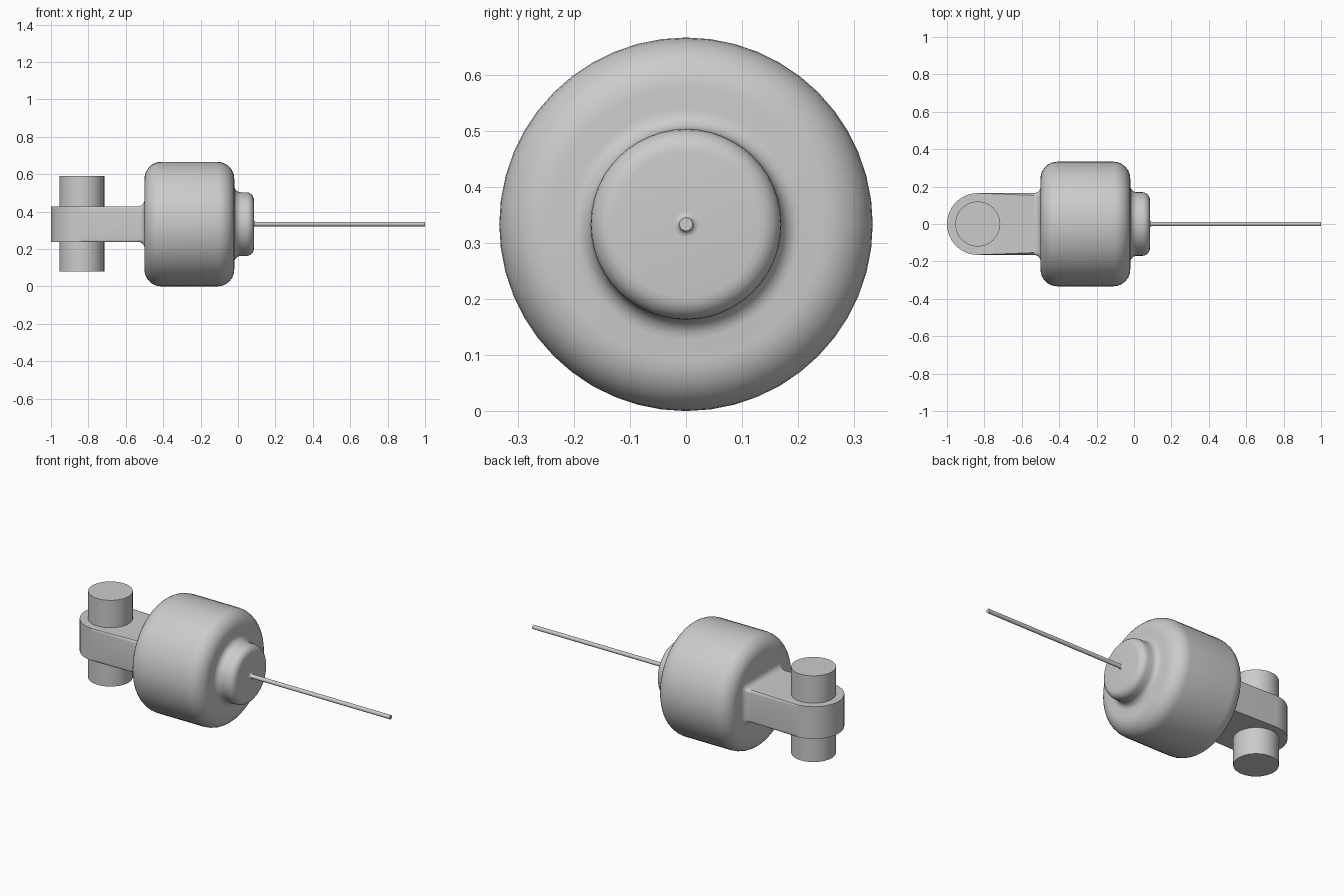
import bpy, bmesh, math
from math import sin, cos, pi

if "Cube" in bpy.data.objects:
    bpy.data.objects.remove(bpy.data.objects["Cube"])

CZ = 0.333  # height of the main axis
grey = bpy.data.materials.new("grey metal")
grey.diffuse_color = (0.6, 0.6, 0.6, 1)
grey.use_nodes = True
grey.node_tree.nodes["Principled BSDF"].inputs["Base Color"].default_value = grey.diffuse_color


def finish(name, bm, angle=35):
    bmesh.ops.recalc_face_normals(bm, faces=bm.faces)
    me = bpy.data.meshes.new(name)
    bm.to_mesh(me)
    bm.free()
    ob = bpy.data.objects.new(name, me)
    me.materials.append(grey)
    bpy.context.collection.objects.link(ob)
    bpy.ops.object.select_all(action='DESELECT')
    ob.select_set(True)
    bpy.context.view_layer.objects.active = ob
    bpy.ops.object.shade_smooth_by_angle(angle=math.radians(angle))
    return ob


def arc(cx, cy, r, a0, a1, n=6):
    pts = []
    for i in range(n + 1):
        a = math.radians(a0 + (a1 - a0) * i / n)
        pts.append((cx + r * cos(a), cy + r * sin(a)))
    return pts


def loft(bm, rings, cap_start=False, cap_end=False):
    rings = [[bm.verts.new(p) for p in ring] for ring in rings]
    n = len(rings[0])
    for a, b in zip(rings, rings[1:]):
        for i in range(n):
            j = (i + 1) % n
            bm.faces.new((a[i], a[j], b[j], b[i]))
    if cap_start:
        bm.faces.new(rings[0])
    if cap_end:
        bm.faces.new(rings[-1])


def lathe(name, profile, n):
    bm = bmesh.new()
    rings = [[(x, r * cos(2 * pi * i / n), CZ + r * sin(2 * pi * i / n))
              for i in range(n)] for x, r in profile]
    loft(bm, rings, True, True)
    return finish(name, bm)


# Drum with rounded rims and a filleted neck boss
drum = arc(-0.41, 0.243, 0.09, 180, 90, 8)
drum += arc(-0.11, 0.243, 0.09, 90, 0, 8)
drum += arc(0.015, 0.205, 0.035, 180, 270)
drum += arc(0.045, 0.13, 0.04, 90, 0)
lathe("drum", drum, 48)

# Thin rod with a small fillet at its root
rod = [(0.08, 0.022)] + arc(0.095, 0.022, 0.01, 180, 270, 4) + [(1.0, 0.012)]
lathe("rod", rod, 16)

# Arm with a round end and softened edges
HW, HT, PX = 0.165, 0.095, -0.835
bm = bmesh.new()
outline = arc(PX, 0, HW, 90, 270, 24)
outline = [(-0.49, HW)] + outline + [(-0.49, -HW)]
loft(bm, [[(x, y, CZ + s * HT) for x, y in outline] for s in (-1, 1)], True, True)
rim = [e for e in bm.edges
       if abs(e.verts[0].co.z - e.verts[1].co.z) < 1e-5
       and min(v.co.x for v in e.verts) < -0.495]
bmesh.ops.bevel(bm, geom=rim, offset=0.014, segments=3, profile=0.5, affect='EDGES')
finish("arm", bm)

# Flared fillet where the arm meets the drum
bm = bmesh.new()
rings = []
F = 0.035
for i in range(7):
    a = pi / 2 * i / 6
    x, g = -0.5 - F + F * sin(a), F * (1 - cos(a))
    c = 0.014 + g
    ring = []
    for sy, sz, a0 in ((1, 1, 0), (-1, 1, 90), (-1, -1, 180), (1, -1, 270)):
        ring += [(x, y, CZ + z) for y, z in
                 arc(sy * (HW - 0.014), sz * (HT - 0.014), c, a0, a0 + 90)]
    rings.append(ring)
loft(bm, rings)
finish("arm_fillet", bm, 50)

# Vertical pin through the round end
bm = bmesh.new()
pin = [(PX + 0.12 * cos(2 * pi * i / 48), 0.12 * sin(2 * pi * i / 48)) for i in range(48)]
loft(bm, [[(x, y, z) for x, y in pin] for z in (0.08, 0.59)], True, True)
finish("pin", bm)
